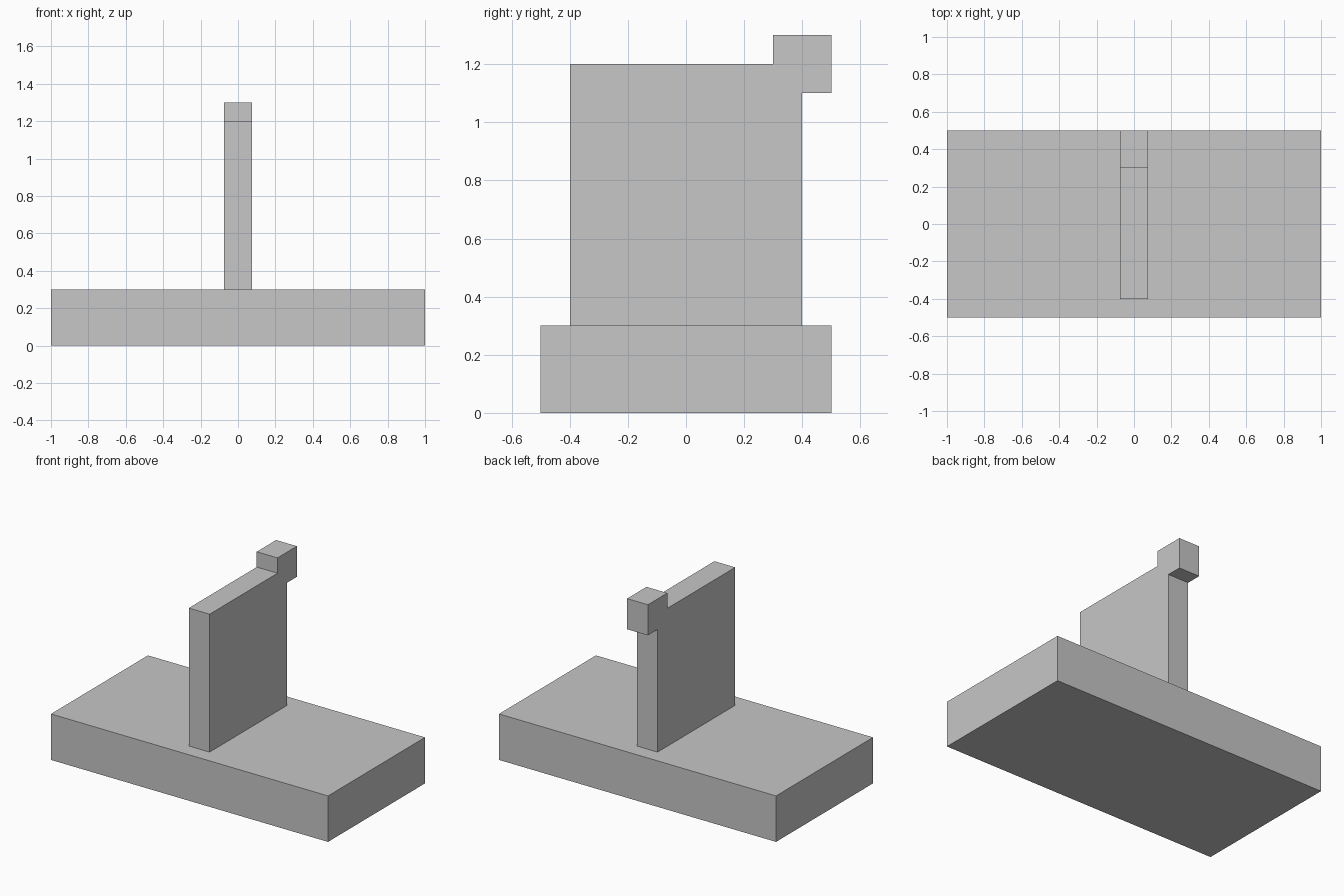
import bpy
import bmesh
from mathutils import Vector

cube = bpy.data.objects.get("Cube")
if cube:
    bpy.data.objects.remove(cube, do_unlink=True)

grey = bpy.data.materials.new("plain grey")
grey.use_nodes = True
colour = (0.57, 0.57, 0.57, 1.0)
grey.diffuse_color = colour
grey.node_tree.nodes["Principled BSDF"].inputs["Base Color"].default_value = colour


def extrude_profile(name, profile, width):
    """Extrude a closed (y, z) outline along x, centred on x = 0."""
    bm = bmesh.new()
    face = bm.faces.new([bm.verts.new((-width / 2, y, z)) for y, z in profile])
    result = bmesh.ops.extrude_face_region(bm, geom=[face])
    moved = [v for v in result["geom"] if isinstance(v, bmesh.types.BMVert)]
    bmesh.ops.translate(bm, verts=moved, vec=Vector((width, 0, 0)))
    bmesh.ops.recalc_face_normals(bm, faces=bm.faces)
    mesh = bpy.data.meshes.new(name)
    bm.to_mesh(mesh)
    bm.free()
    mesh.materials.append(grey)
    obj = bpy.data.objects.new(name, mesh)
    bpy.context.scene.collection.objects.link(obj)
    return obj


# Wide flat base
extrude_profile("base", [(-0.5, 0), (0.5, 0), (0.5, 0.3), (-0.5, 0.3)], 2.0)

# Upright wall with a square knob on its top rear corner
extrude_profile("upright_wall", [
    (-0.4, 0.3), (0.4, 0.3), (0.4, 1.1), (0.5, 1.1),
    (0.5, 1.3), (0.3, 1.3), (0.3, 1.2), (-0.4, 1.2),
], 0.15)
